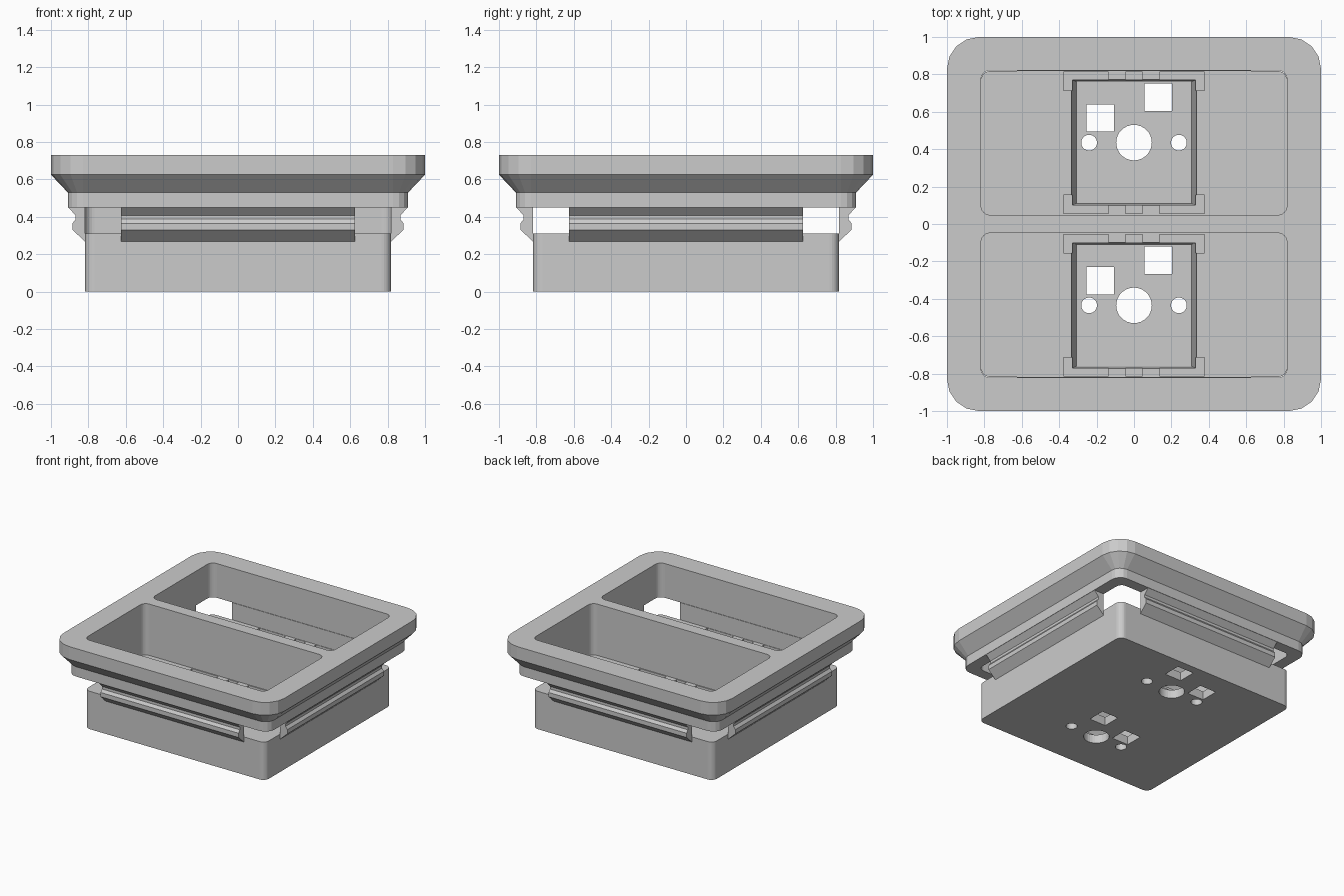
import bpy, bmesh
from math import sin, cos, pi

if "Cube" in bpy.data.objects:
    bpy.data.objects.remove(bpy.data.objects["Cube"])


def make(name, bm):
    bmesh.ops.recalc_face_normals(bm, faces=bm.faces)
    me = bpy.data.meshes.new(name)
    bm.to_mesh(me)
    bm.free()
    ob = bpy.data.objects.new(name, me)
    bpy.context.collection.objects.link(ob)
    return ob


def rounded(cx, cy, hx, hy, r, seg):
    if r == 0:
        return [(cx + sx * hx, cy + sy * hy) for sx, sy in ((1, 1), (-1, 1), (-1, -1), (1, -1))]
    pts = []
    for i, (sx, sy) in enumerate(((1, 1), (-1, 1), (-1, -1), (1, -1))):
        for k in range(seg + 1):
            a = i * pi / 2 + k * pi / 2 / seg
            pts.append((cx + sx * (hx - r) + r * cos(a), cy + sy * (hy - r) + r * sin(a)))
    return pts


def loft(name, levels):
    """Closed solid through a stack of (outline, z) levels."""
    bm = bmesh.new()
    rings = [[bm.verts.new((x, y, z)) for x, y in pts] for pts, z in levels]
    n = len(rings[0])
    for a, b in zip(rings, rings[1:]):
        for i in range(n):
            bm.faces.new((a[i], a[(i + 1) % n], b[(i + 1) % n], b[i]))
    bm.faces.new(rings[0][::-1])
    bm.faces.new(rings[-1])
    return make(name, bm)


def prism(name, cx, cy, hx, hy, z0, z1, r=0, seg=6):
    pts = rounded(cx, cy, hx, hy, r, seg)
    return loft(name, [(pts, z0), (pts, z1)])


def drill(name, cx, cy, r, z0, z1):
    pts = [(cx + r * cos(2 * pi * i / 32), cy + r * sin(2 * pi * i / 32)) for i in range(32)]
    return loft(name, [(pts, z0), (pts, z1)])


def cut(ob, cutters):
    for c in cutters:
        c.hide_render = True
        m = ob.modifiers.new("cut", 'BOOLEAN')
        m.operation, m.solver, m.object = 'DIFFERENCE', 'EXACT', c
    bpy.context.view_layer.update()
    dg = bpy.context.evaluated_depsgraph_get()
    me = bpy.data.meshes.new_from_object(ob.evaluated_get(dg))
    ob.modifiers.clear()
    ob.data = me
    for c in cutters:
        bpy.data.objects.remove(c)


ROWS = (-0.435, 0.435)


def pockets():
    return [prism("pocket_cutter", 0, y, 0.818, 0.387, 0.2, 0.9, 0.05) for y in ROWS]


# Bezel: stepped rim with a chamfered underside, open in two pockets
bezel = loft("bezel", [(rounded(0, 0, h, h, h - 0.83, 4), z)
                       for h, z in ((0.91, 0.45), (0.91, 0.53), (1, 0.625), (1, 0.73))])
cut(bezel, pockets())

# Divider between the pockets, flared into the fillets at its ends
divider = prism("divider", 0, 0, 0.818, 0.1, 0.31, 0.45)
cut(divider, pockets())

# Base block with two switch sockets
base = prism("base_block", 0, 0, 0.818, 0.818, 0, 0.31, 0.05)
cutters = []
for y in ROWS:
    # tapered socket
    cutters.append(loft("socket_cutter", [(rounded(0, y, 0.308, 0.326, 0, 1), 0.07),
                                          (rounded(0, y, 0.336, 0.337, 0, 1), 0.32)]))
    # clip recesses at the socket corners and mid edges
    for sy in (-1, 1):
        for sx in (-1, 1):
            cutters.append(prism("recess_cutter", sx * 0.256, y + sy * 0.329, 0.12, 0.05, 0.26, 0.35))
        cutters.append(prism("slot_cutter", 0, y + sy * 0.34, 0.045, 0.039, 0.26, 0.35))
    # centre post, side pegs and contact holes through the floor
    for x, r in ((0, 0.095), (-0.24, 0.042), (0.24, 0.042)):
        cutters.append(drill("peg_cutter", x, y, r, -0.1, 0.15))
    for x, dy in ((-0.18, 0.132), (0.13, 0.242)):
        cutters.append(prism("pin_cutter", x, y + dy, 0.074, 0.073, -0.1, 0.15))
cut(base, cutters)

# Snap clips: one grooved profile swept along each side
PROFILE = ((0.818, 0.45), (0.908, 0.45), (0.868, 0.408), (0.868, 0.387),
           (0.885, 0.365), (0.885, 0.33), (0.818, 0.268))
for i, side in enumerate(("right", "back", "left", "front")):
    bm = bmesh.new()
    ends = [[bm.verts.new((d, t, z)) for d, z in PROFILE] for t in (-0.625, 0.625)]
    n = len(PROFILE)
    for k in range(n):
        bm.faces.new((ends[0][k], ends[0][(k + 1) % n], ends[1][(k + 1) % n], ends[1][k]))
    for e in ends:
        bm.faces.new(e)
    make(side + "_snap_clip", bm).rotation_euler.z = i * pi / 2
